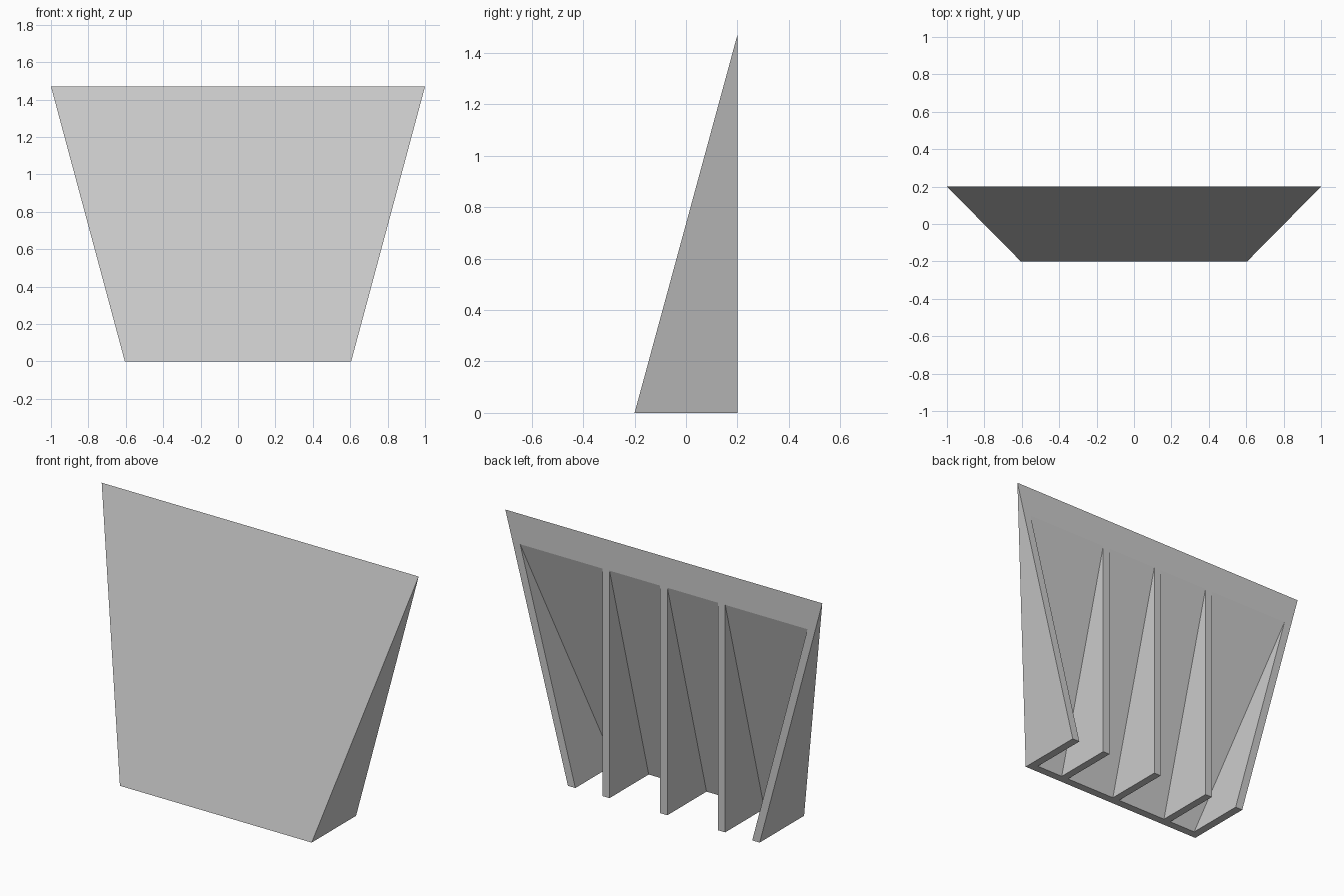
import bpy
import bmesh

cube = bpy.data.objects.get("Cube")
if cube:
    bpy.data.objects.remove(cube, do_unlink=True)

HEIGHT = 1.47        # overall height
DEPTH = 0.2          # half depth
BASE = 0.605         # half width at the bottom
WALL = 0.047         # thickness of panel and side walls
RIB = 0.045          # thickness of ribs
CAVITY = HEIGHT * (1 - WALL / (2 * DEPTH))   # top of the open back

grey = bpy.data.materials.new("light grey")
grey.use_nodes = True
grey.diffuse_color = (0.6, 0.6, 0.6, 1)
grey.node_tree.nodes["Principled BSDF"].inputs["Base Color"].default_value = (0.6, 0.6, 0.6, 1)


def half_width(z):
    """Outer half width of the flared body at a height."""
    return BASE + (1 - BASE) * z / HEIGHT


def prism(name, profile, x_low, x_high):
    """Side profile (y, z) spanned between two x limits that depend on height."""
    bm = bmesh.new()
    low = [bm.verts.new((x_low(z), y, z)) for y, z in profile]
    high = [bm.verts.new((x_high(z), y, z)) for y, z in profile]
    bm.faces.new(low)
    bm.faces.new(high)
    for i in range(len(profile)):
        j = (i + 1) % len(profile)
        bm.faces.new((low[i], low[j], high[j], high[i]))
    bmesh.ops.recalc_face_normals(bm, faces=bm.faces)
    mesh = bpy.data.meshes.new(name)
    bm.to_mesh(mesh)
    bm.free()
    mesh.materials.append(grey)
    obj = bpy.data.objects.new(name, mesh)
    bpy.context.collection.objects.link(obj)
    return obj


# Sloping front panel with a sharp top edge and an upright back lip
panel = [(-DEPTH, 0), (WALL - DEPTH, 0), (DEPTH, CAVITY), (DEPTH, HEIGHT)]
prism("front_panel", panel, lambda z: -half_width(z), half_width)

# Triangular gussets behind the panel
gusset = [(WALL - DEPTH, 0), (DEPTH, 0), (DEPTH, CAVITY)]

# Flared side walls
for name, side in (("left_wall", 1), ("right_wall", -1)):
    prism(name, gusset,
          lambda z: side * (half_width(z) - WALL),
          lambda z: side * half_width(z))

# Upright inner ribs
for name, x in (("left_rib", 0.365), ("middle_rib", 0), ("right_rib", -0.365)):
    prism(name, gusset, lambda z: x - RIB / 2, lambda z: x + RIB / 2)
